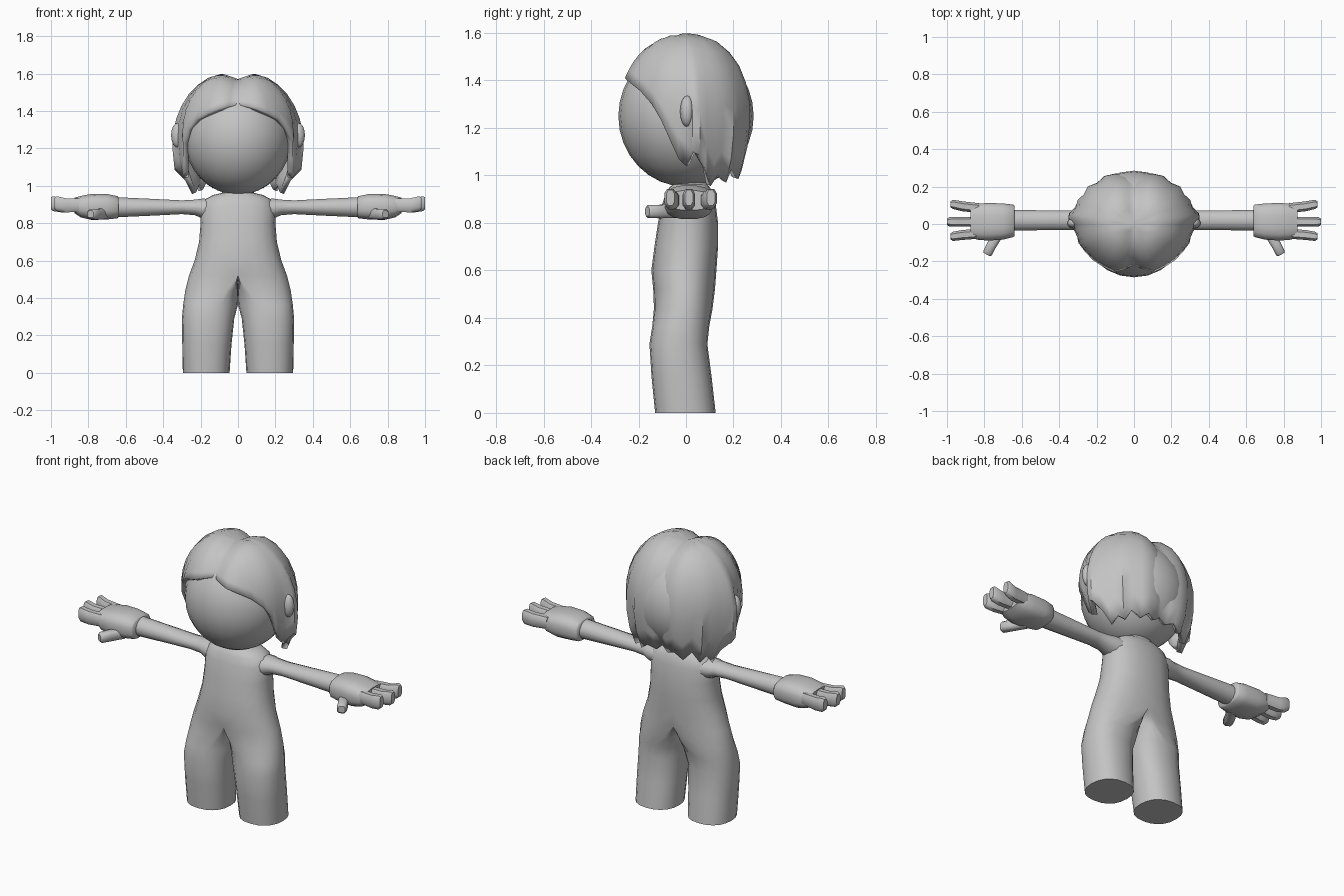
import bpy, bmesh, math
from mathutils import Vector

if "Cube" in bpy.data.objects:
    bpy.data.objects.remove(bpy.data.objects["Cube"])

grey = bpy.data.materials.new("plain grey")
grey.diffuse_color = (0.55, 0.55, 0.55, 1)
grey.use_nodes = True
grey.node_tree.nodes["Principled BSDF"].inputs["Base Color"].default_value = grey.diffuse_color


def power(v, e):
    return math.copysign(abs(v) ** e, v)


def finish(name, bm, mirror=True, angle=50):
    """Clean a mesh, orient it outward, mirror it across x and shade it."""
    bmesh.ops.remove_doubles(bm, verts=bm.verts, dist=0.0005)
    bmesh.ops.recalc_face_normals(bm, faces=bm.faces)
    mid = sum((v.co for v in bm.verts), Vector()) / len(bm.verts)
    if sum(f.normal.dot(f.calc_center_median() - mid) * f.calc_area() for f in bm.faces) < 0:
        bmesh.ops.reverse_faces(bm, faces=bm.faces)
    mesh = bpy.data.meshes.new(name)
    bm.to_mesh(mesh)
    bm.free()
    mesh.materials.append(grey)
    ob = bpy.data.objects.new(name, mesh)
    bpy.context.collection.objects.link(ob)
    bpy.ops.object.select_all(action='DESELECT')
    ob.select_set(True)
    bpy.context.view_layer.objects.active = ob
    bpy.ops.object.shade_smooth_by_angle(angle=math.radians(angle))
    if mirror:
        mod = ob.modifiers.new("mirror", 'MIRROR')
        mod.use_clip = True
        mod.merge_threshold = 0.001
    return ob


def skin(rings, closed=True, caps=(True, True)):
    """Join rows of points into a surface."""
    bm = bmesh.new()
    rows = [[bm.verts.new(p) for p in ring] for ring in rings]
    n = len(rows[0])
    for a, b in zip(rows, rows[1:]):
        for i in range(n if closed else n - 1):
            j = (i + 1) % n
            bm.faces.new((a[i], a[j], b[j], b[i]))
    if caps[0]:
        bm.faces.new(rows[0][::-1])
    if caps[1]:
        bm.faces.new(rows[-1])
    return bm


def tube(name, sections, n=12, e=1.0, side=(0, 1, 0), angle=50):
    """Tube with sections (x, y, z, half width along side, half height)."""
    s = Vector(side).normalized()
    rings = []
    for x, y, z, w, h in sections:
        ring = []
        for i in range(n):
            t = math.tau * (i + 0.5) / n
            ring.append(Vector((x, y, z)) + s * w * power(math.cos(t), e)
                        + Vector((0, 0, h * power(math.sin(t), e))))
        rings.append(ring)
    return finish(name, skin(rings), angle=angle)


def ellipsoid(name, centre, radii, mirror, seg=20):
    bm = bmesh.new()
    bmesh.ops.create_uvsphere(bm, u_segments=seg, v_segments=seg * 2 // 3, radius=1)
    bmesh.ops.scale(bm, vec=radii, verts=bm.verts)
    bmesh.ops.translate(bm, vec=centre, verts=bm.verts)
    return finish(name, bm, mirror)


# Body and legs: half sections (z, outer x, leg centre x, inner x, front y, back y)
BODY = [(0, .295, .17, .045, -.13, .125), (.15, .298, .168, .035, -.145, .108),
        (.29, .30, .16, .02, -.154, .09), (.365, .293, .145, 0, -.142, .098),
        (.44, .282, .06, 0, -.135, .112), (.52, .262, 0, 0, -.138, .122),
        (.60, .232, 0, 0, -.146, .128), (.70, .208, 0, 0, -.133, .135),
        (.80, .20, 0, 0, -.118, .135), (.88, .20, 0, 0, -.10, .125),
        (.925, .18, 0, 0, -.085, .115), (.95, .135, 0, 0, -.07, .10),
        (.962, .085, 0, 0, -.055, .09), (1.05, .08, 0, 0, -.05, .085)]
rings = []
for z, out, c, inn, fy, by in BODY:
    ring = []
    for i in range(20):
        t = math.tau * i / 20
        cx, sy = power(math.cos(t), .85), power(math.sin(t), .9)
        x = c + (out - c if cx > 0 else c - inn) * cx
        ring.append((max(x, 0), (fy + by) / 2 + (by - fy) / 2 * sy, z))
    rings.append(ring)
bm = skin(rings, caps=(True, False))
inner = [f for f in bm.faces if all(v.co.x < 1e-5 for v in f.verts)]
bmesh.ops.delete(bm, geom=inner, context='FACES')
finish("body", bm, angle=60)

# Arms
tube("arm", [(.13, .02, .875, .075, .055), (.19, .02, .878, .068, .055),
             (.23, .02, .884, .056, .043), (.30, .02, .885, .053, .038),
             (.45, .02, .885, .054, .046), (.66, .02, .885, .058, .056)])

# Hands
tube("hand", [(.638, .017, .885, .082, .052), (.645, .017, .885, .088, .060),
              (.70, .013, .888, .098, .069), (.78, .012, .887, .102, .071),
              (.84, .012, .888, .097, .058), (.875, .014, .895, .084, .042)],
     n=16, e=.7)

# Fingers and thumb
for label, y0, y1, tip in (("back", .085, .105, .98), ("middle", .012, .012, 1.0),
                           ("front", -.052, -.066, .98)):
    tube(label + "_finger", [(.83, y0, .897, .028, .036), (tip - .06, (y0 + y1) / 2, .895, .028, .040),
                             (tip - .012, y1, .904, .026, .042), (tip, y1, .906, .018, .034)],
         n=8, e=.7)
tube("thumb", [(.715, -.04, .85, .028, .03), (.76, -.11, .848, .028, .03),
               (.783, -.155, .848, .027, .028), (.788, -.163, .848, .02, .02)],
     n=8, e=.7, side=(.85, .5, 0))

# Head and ears
ellipsoid("head", (0, 0, 1.25), (.285, .285, .298), False, 24)
ellipsoid("ear", (.322, .005, 1.27), (.036, .03, .066), True, 12)

# Hair: (angle from the front, lower edge z, lock flare at the edge)
LOCKS = [(0, 1.455, 1.0), (10, 1.435, 1.03), (20, 1.41, 1.03), (32, 1.385, 1.0),
         (45, 1.355, .98), (58, 1.30, .95), (68, 1.23, .94), (76, 1.14, .93),
         (83, 1.07, .95), (90, 1.04, .97), (95, 1.10, 1.06), (101, 1.085, 1.10),
         (108, 1.03, 1.0), (116, .955, 1.03), (124, 1.0, .94), (133, .97, 1.05),
         (142, 1.03, .95), (152, .985, 1.03), (162, 1.02, .96), (172, .985, 1.0),
         (180, 1.01, .97)]
ROWS = 9
rows = []
for r in range(ROWS + 1):
    t = r / ROWS
    row = []
    for k, (deg, edge, flare) in enumerate(LOCKS):
        a = math.radians(deg)
        h = edge - 1.25
        phi = math.acos(h / (.36 if h > 0 else .46)) * t
        rad = math.sin(phi) ** .85 if phi > 0 else 0
        rad *= 1 + (flare - 1) * t * t + (.02 if k % 4 == 2 else 0) * t
        c = math.cos(phi)
        p = Vector((.332 * rad * math.sin(a), -.288 * rad * math.cos(a),
                    c * (.36 if c > 0 else .46)))
        p *= 1 - .11 * math.exp(-(p.x / .06) ** 2)      # centre parting
        row.append((max(p.x, 0) if 0 < deg < 180 else 0, p.y, p.z + 1.25))
    rows.append(row)
hair = finish("hair", skin(rows, closed=False, caps=(False, False)), angle=40)
thick = hair.modifiers.new("thickness", 'SOLIDIFY')
thick.thickness = .03
thick.offset = -1
